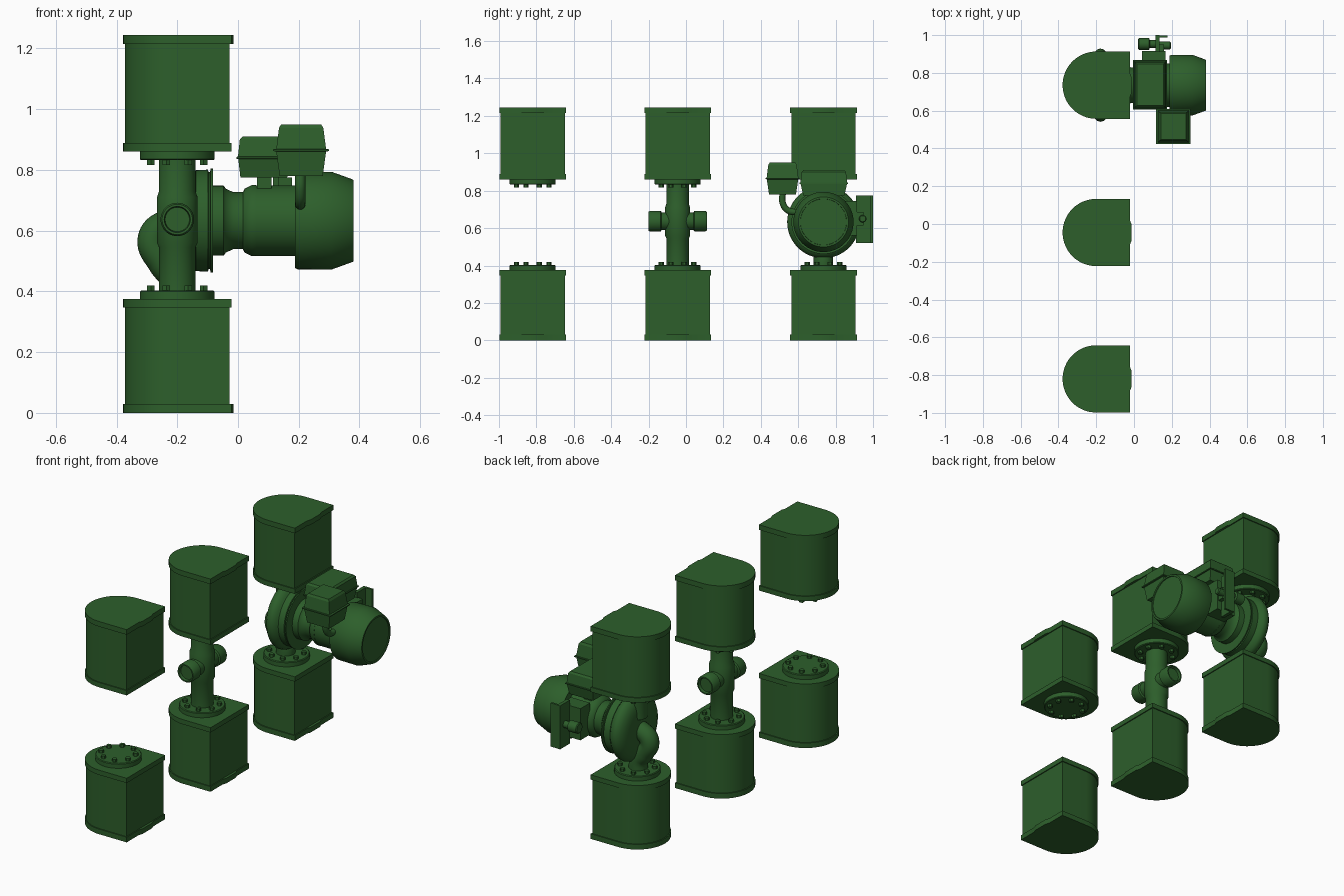
import bpy, bmesh, math
from mathutils import Vector, Matrix

if "Cube" in bpy.data.objects:
    bpy.data.objects.remove(bpy.data.objects["Cube"])

green = bpy.data.materials.new("green_paint")
green.diffuse_color = (0.026, 0.114, 0.024, 1)
green.use_nodes = True
green.node_tree.nodes["Principled BSDF"].inputs["Base Color"].default_value = green.diffuse_color


def finish(name, bm, angle=35):
    bmesh.ops.recalc_face_normals(bm, faces=bm.faces)
    me = bpy.data.meshes.new(name)
    bm.to_mesh(me)
    bm.free()
    ob = bpy.data.objects.new(name, me)
    bpy.context.collection.objects.link(ob)
    me.materials.append(green)
    smooth(ob, angle)
    return ob


def smooth(ob, angle):
    bpy.ops.object.select_all(action='DESELECT')
    bpy.context.view_layer.objects.active = ob
    ob.select_set(True)
    bpy.ops.object.shade_smooth_by_angle(angle=math.radians(angle))


def loft(bm, rings):
    """Join rings of points with quads and cap both ends."""
    rows = [[bm.verts.new(p) for p in r] for r in rings]
    n = len(rows[0])
    for a, b in zip(rows, rows[1:]):
        for i in range(n):
            bm.faces.new((a[i], a[(i + 1) % n], b[(i + 1) % n], b[i]))
    bm.faces.new(rows[0])
    bm.faces.new(rows[-1])


def lathe(name, origin, axis, profile, n=48):
    """profile = (position along axis, radius) pairs."""
    q = Vector((0, 0, 1)).rotation_difference(Vector(axis))
    bm = bmesh.new()
    loft(bm, [[Vector(origin) + q @ Vector((r * math.cos(2 * math.pi * i / n),
              r * math.sin(2 * math.pi * i / n), t)) for i in range(n)]
              for t, r in profile])
    return finish(name, bm)


def box_stack(name, cx, cy, levels):
    """Tapered rectangular case: levels = (z, half x, half y)."""
    bm = bmesh.new()
    loft(bm, [[(cx + sx * hx, cy + sy * hy, z) for sx, sy in
               ((-1, -1), (1, -1), (1, 1), (-1, 1))] for z, hx, hy in levels])
    return finish(name, bm, 20)


def tube(name, pts, radius):
    cu = bpy.data.curves.new(name, 'CURVE')
    cu.dimensions = '3D'
    cu.bevel_depth = radius
    cu.bevel_resolution = 6
    cu.use_fill_caps = True
    sp = cu.splines.new('BEZIER')
    sp.bezier_points.add(len(pts) - 1)
    for p, co in zip(sp.bezier_points, pts):
        p.co = co
        p.handle_left_type = p.handle_right_type = 'AUTO'
    ob = bpy.data.objects.new(name, cu)
    bpy.context.collection.objects.link(ob)
    cu.materials.append(green)
    bpy.ops.object.select_all(action='DESELECT')
    bpy.context.view_layer.objects.active = ob
    ob.select_set(True)
    bpy.ops.object.convert(target='MESH')
    smooth(bpy.context.object, 35)


CX = -0.2


def d_outline(yc, inset, tab):
    """D-shaped plan: half round at -x, flat face at +x."""
    r, xf = 0.178 - inset, -0.022 - inset
    pts = [(xf, -r)]
    if tab:
        pts += [(xf, -0.065), (-0.014, -0.045), (-0.014, 0.045), (xf, 0.065)]
    pts += [(xf, r)]
    for i in range(33):
        a = math.pi / 2 + math.pi * i / 32
        pts.append((CX + r * math.cos(a), r * math.sin(a)))
    return [(x, y + yc) for x, y in pts]


def slab(name, yc, z0, z1, inset, tab=False):
    bm = bmesh.new()
    o = d_outline(yc, inset, tab)
    loft(bm, [[(x, y, z) for x, y in o] for z in (z0, z1)])
    finish(name, bm)


def shell(name, yc, z_out, z_in, d):
    """Insulation block with end lips, bolted flange on its inner face; d points inward."""
    slab(name + "_outer_lip", yc, z_out, z_out + d * 0.03, 0, True)
    slab(name + "_body", yc, z_out + d * 0.03, z_in - d * 0.028, 0.006)
    slab(name + "_inner_lip", yc, z_in - d * 0.028, z_in, 0)
    lathe(name + "_flange", (CX, yc, z_in), (0, 0, 1),
          [(-d * 0.005, 0.123), (d * 0.024, 0.123), (d * 0.028, 0.119)])
    bm = bmesh.new()
    for k in range(8):
        a = math.pi / 8 + k * math.pi / 4
        m = Matrix.Translation((CX + 0.094 * math.cos(a), yc + 0.094 * math.sin(a),
                                z_in + d * 0.03))
        bmesh.ops.create_cone(bm, cap_ends=True, segments=6, radius1=0.014,
                              radius2=0.014, depth=0.028, matrix=m)
    finish(name + "_bolts", bm)


# Three pairs of insulation blocks
Y1, Y2, Y3 = -0.82, -0.045, 0.735
for label, y in (("front", Y1), ("middle", Y2), ("rear", Y3)):
    shell(label + "_lower_block", y, 0, 0.375, 1)
    shell(label + "_upper_block", y, 1.245, 0.86, -1)

# Middle station: cross fitting on a vertical pipe
lathe("cross_vertical_pipe", (CX, Y2, 0), (0, 0, 1),
      [(0.4, 0.06), (0.545, 0.06), (0.56, 0.067), (0.71, 0.067), (0.73, 0.06), (0.84, 0.06)])
for nm, s in (("front", -1), ("rear", 1)):
    lathe("cross_branch_" + nm, (CX, Y2, 0.637), (0, s, 0),
          [(0.0, 0.05), (0.085, 0.047), (0.09, 0.055), (0.148, 0.055), (0.156, 0.05),
           (0.156, 0.043), (0.14, 0.04)], 40)

# Rear station: pump casing and its pipes
ZA = 0.633
AX = (0, Y3, ZA)
X = (1, 0, 0)
lathe("pump_volute", AX, X,
      [(-0.232, 0.06), (-0.23, 0.11), (-0.225, 0.145), (-0.212, 0.172), (-0.196, 0.188),
       (-0.178, 0.194), (-0.16, 0.189), (-0.146, 0.175), (-0.135, 0.16)], 64)
lathe("pump_cover_flange", AX, X,
      [(-0.14, 0.15), (-0.138, 0.166), (-0.099, 0.168), (-0.097, 0.16), (-0.092, 0.16),
       (-0.09, 0.171), (-0.083, 0.171)], 64)
tube("suction_elbow", [(-0.15, Y3, 0.622), (-0.225, Y3, 0.62), (-0.278, Y3, 0.575),
                       (-0.245, Y3, 0.495), (-0.212, Y3, 0.45), (-0.205, Y3, 0.385)], 0.052)
lathe("discharge_pipe", (CX, Y3, 0), (0, 0, 1), [(0.7, 0.055), (0.8, 0.055), (0.845, 0.06)])

# Motor: lantern, body, fan cowl
lathe("motor_lantern", AX, X,
      [(-0.09, 0.115), (-0.047, 0.115), (-0.04, 0.105), (-0.016, 0.094), (0.016, 0.094),
       (0.022, 0.105), (0.045, 0.117), (0.06, 0.117)], 56)
lathe("motor_body", AX, X, [(0.05, 0.116), (0.2, 0.116)], 56)
lathe("motor_fan_cowl", AX, X,
      [(0.187, 0.11), (0.187, 0.155), (0.195, 0.16), (0.308, 0.161), (0.377, 0.136),
       (0.38, 0.134), (0.38, 0.124), (0.375, 0.123)], 64)

# Terminal boxes with seam lip
box_stack("terminal_box", 0.085, 0.737,
          [(0.775, 0.077, 0.11), (0.836, 0.084, 0.124), (0.837, 0.09, 0.13),
           (0.843, 0.09, 0.13), (0.844, 0.085, 0.125), (0.9, 0.079, 0.118), (0.91, 0.07, 0.11)])
box_stack("terminal_box_foot", 0.087, 0.737, [(0.72, 0.024, 0.05), (0.78, 0.024, 0.05)])
box_stack("control_box", 0.208, 0.516,
          [(0.78, 0.071, 0.072), (0.861, 0.082, 0.084), (0.862, 0.092, 0.092),
           (0.868, 0.092, 0.092), (0.869, 0.082, 0.085), (0.938, 0.073, 0.076),
           (0.95, 0.066, 0.069)])
tube("control_box_conduit", [(0.205, 0.517, 0.79), (0.205, 0.517, 0.735),
                             (0.205, 0.545, 0.695), (0.205, 0.61, 0.685)], 0.017)

# Sensor assembly on the far side of the motor
box_stack("sensor_base", 0.105, 0.87, [(0.56, 0.062, 0.045), (0.745, 0.062, 0.045)])
box_stack("sensor_plate", 0.125, 0.955, [(0.52, 0.01, 0.045), (0.775, 0.01, 0.045)])
box_stack("sensor_plate_edge", 0.15, 0.993, [(0.52, 0.028, 0.006), (0.775, 0.028, 0.006)])
box_stack("sensor_arm", 0.14, 0.92, [(0.615, 0.02, 0.03), (0.685, 0.02, 0.03)])
lathe("sensor_cylinder", (0, 0.953, 0.65), X,
      [(0.022, 0.026), (0.026, 0.031), (0.08, 0.031), (0.084, 0.02), (0.13, 0.02)], 32)
lathe("sensor_knob", (0, 0.945, 0.65), X, [(0.13, 0.02), (0.19, 0.02), (0.195, 0.016)], 32)
